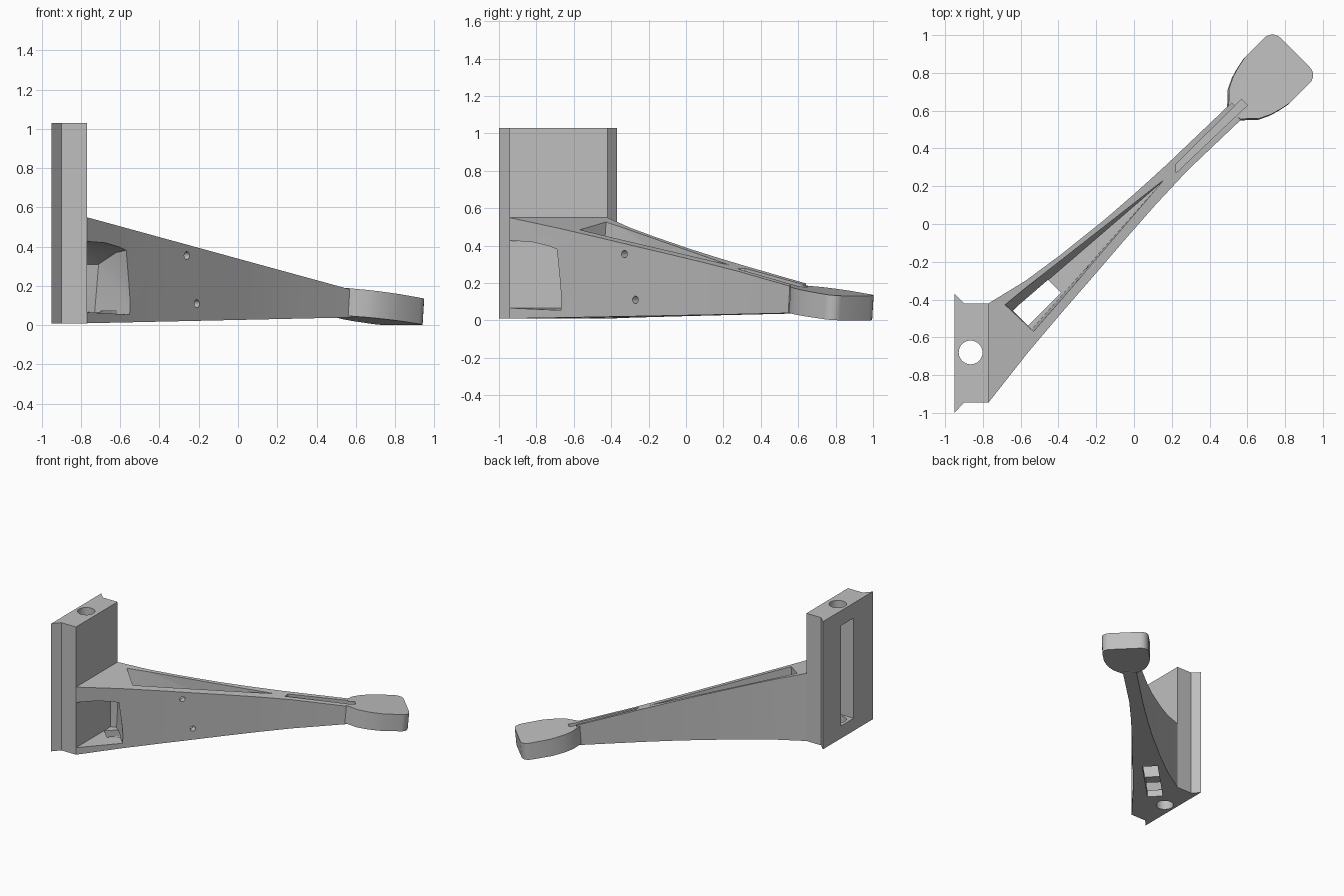
import bpy, bmesh, math
from mathutils import Vector

if "Cube" in bpy.data.objects:
    bpy.data.objects.remove(bpy.data.objects["Cube"])

grey = bpy.data.materials.new("plain_grey")
grey.use_nodes = True
GREY = (0.52, 0.52, 0.52, 1)
grey.diffuse_color = GREY
grey.node_tree.nodes["Principled BSDF"].inputs["Base Color"].default_value = GREY

R2 = math.sqrt(2)


def diag(s, t):
    """Plan point from distance along the arm (s) and across it (t)."""
    return ((s - t) / R2, (s + t) / R2)


def finish(name, bm):
    bmesh.ops.recalc_face_normals(bm, faces=bm.faces)
    mesh = bpy.data.meshes.new(name)
    bm.to_mesh(mesh)
    bm.free()
    mesh.materials.append(grey)
    obj = bpy.data.objects.new(name, mesh)
    bpy.context.collection.objects.link(obj)
    return obj


def prism(name, plan, low, high, lean=0):
    """Prism whose ends follow height functions; lean shifts its foot back."""
    bm = bmesh.new()
    bottom = [bm.verts.new((x - lean, y - lean, low(x, y))) for x, y in plan]
    top = [bm.verts.new((x, y, high(x, y))) for x, y in plan]
    bm.faces.new(bottom)
    bm.faces.new(top)
    n = len(plan)
    for i in range(n):
        j = (i + 1) % n
        bm.faces.new((bottom[i], bottom[j], top[j], top[i]))
    return finish(name, bm)


def flat(z):
    return lambda x, y: z


def hull(name, points):
    bm = bmesh.new()
    for p in points:
        bm.verts.new(p)
    bmesh.ops.convex_hull(bm, input=bm.verts)
    return finish(name, bm)


def rod(name, centre, axis, radius, length):
    bm = bmesh.new()
    bmesh.ops.create_cone(bm, cap_ends=True, segments=32, radius1=radius,
                          radius2=radius, depth=length)
    turn = Vector(axis).to_track_quat("Z", "Y")
    for v in bm.verts:
        v.co = turn @ v.co + Vector(centre)
    return finish(name, bm)


def combine(target, tool, operation):
    mod = target.modifiers.new(operation.lower(), "BOOLEAN")
    mod.operation = operation
    mod.solver = "EXACT"
    mod.object = tool
    tool.hide_render = True
    bpy.ops.object.select_all(action="DESELECT")
    bpy.context.view_layer.objects.active = target
    target.select_set(True)
    bpy.ops.object.modifier_apply(modifier=mod.name)
    bpy.data.objects.remove(tool)


def smooth(obj):
    bpy.ops.object.select_all(action="DESELECT")
    obj.select_set(True)
    bpy.context.view_layer.objects.active = obj
    bpy.ops.object.shade_smooth_by_angle(angle=math.radians(25))


# Upright mounting post with flared back edges
post = prism("mounting_post",
             [(-.95, -1), (-.90, -.945), (-.77, -.945),
              (-.77, -.42), (-.90, -.42), (-.95, -.37)],
             flat(.01), flat(1.03))
combine(post, rod("post_bore", (-.865, -.68, .5), (0, 0, 1), .063, 2), "DIFFERENCE")
combine(post, prism("back_slot", [(-1, -.76), (-.81, -.76), (-.81, -.60), (-1, -.60)],
                    flat(.11), flat(.91)), "DIFFERENCE")

# Tapering diagonal arm with gently curved sides
near_side = [(-.877, -.084), (-.6, -.061), (-.38, -.046), (-.1, -.025), (.15, -.009), (.4, 0), (.82, -.011)]
far_side = [(.82, .089), (.6, .094), (.346, .1), (.12, .111), (-.1, .127), (-.394, .16), (-.62, .194)]
arm_plan = [(-.77, -.945)] + [diag(*p) for p in near_side + far_side] + [(-.77, -.42)]
arm = prism("bracket_arm", arm_plan,
            lambda x, y: .01 + .022 * (x + .77),
            lambda x, y: .55 - .274 * (x + .77))

# Tilted head plate, mirrored about the arm's centre line
MID = .039
half = [(.79, .045), (.82, .07), (.866, .114), (.925, .142), (.98, .158), (1.04, .17)]
for i in range(7):
    a = math.radians(90 - 15 * i)
    half.append((1.185 + .06 * math.cos(a), .11 + .06 * math.sin(a)))
head_plan = [diag(s, MID + w) for s, w in half] + [diag(s, MID - w) for s, w in reversed(half)]
head = prism("head_plate", head_plan,
             lambda x, y: .042 - .105 * ((x + y) / R2 - .85),
             lambda x, y: .19 - .125 * ((x + y) / R2 - .78), lean=.008)

# Four bolt holes in the head
for ds in (-.105, .105):
    for dt in (-.105, .105):
        x, y = diag(1.088 + ds, MID + dt)
        combine(head, rod("bolt_hole", (x, y, .12), (.06, .06, 1), .029, .5), "DIFFERENCE")
combine(arm, head, "UNION")

# Long top pocket with a drafted far wall
pocket_top = [(-.785, .184), (-.778, -.028), (.283, .055)]
pocket_floor = [(-.778, .13), (-.778, -.012), (.27, .052)]
combine(arm, hull("top_pocket",
                  [(*diag(*p), .56) for p in pocket_top] +
                  [(*diag(*p), .06) for p in pocket_floor]), "DIFFERENCE")

# Narrow groove running into the head
groove = [diag(*p) for p in [(.35, .034), (.87, .02), (.87, .064), (.38, .067)]]
combine(arm, prism("top_groove", groove, flat(.09), flat(.5)), "DIFFERENCE")

# Side window beside the post with an arched, falling ceiling and a leaning end
window = [(-.80, -1, .43), (-.66, -.84, .42), (-.53, -.745, .39),
          (-.80, -.68, .415), (-.62, -.62, .37),
          (-.80, -.52, .31), (-.71, -.50, .31),
          (-.80, -1, .068), (-.48, -.74, .05),
          (-.80, -.52, .068), (-.73, -.49, .065)]
combine(arm, hull("side_window", window), "DIFFERENCE")

# Opening through the underside
opening = [diag(*p) for p in [(-.96, .015), (-.53, .015), (-.53, .128), (-.96, .128)]]
combine(arm, prism("floor_opening", opening, flat(-.1), flat(.072)), "DIFFERENCE")

# Two small holes through the near wall
for x, y, z in [(-.26, -.33, .355), (-.21, -.27, .11)]:
    combine(arm, rod("wall_hole", (x, y, z), (1, -1, 0), .02, .16), "DIFFERENCE")

smooth(post)
smooth(arm)
